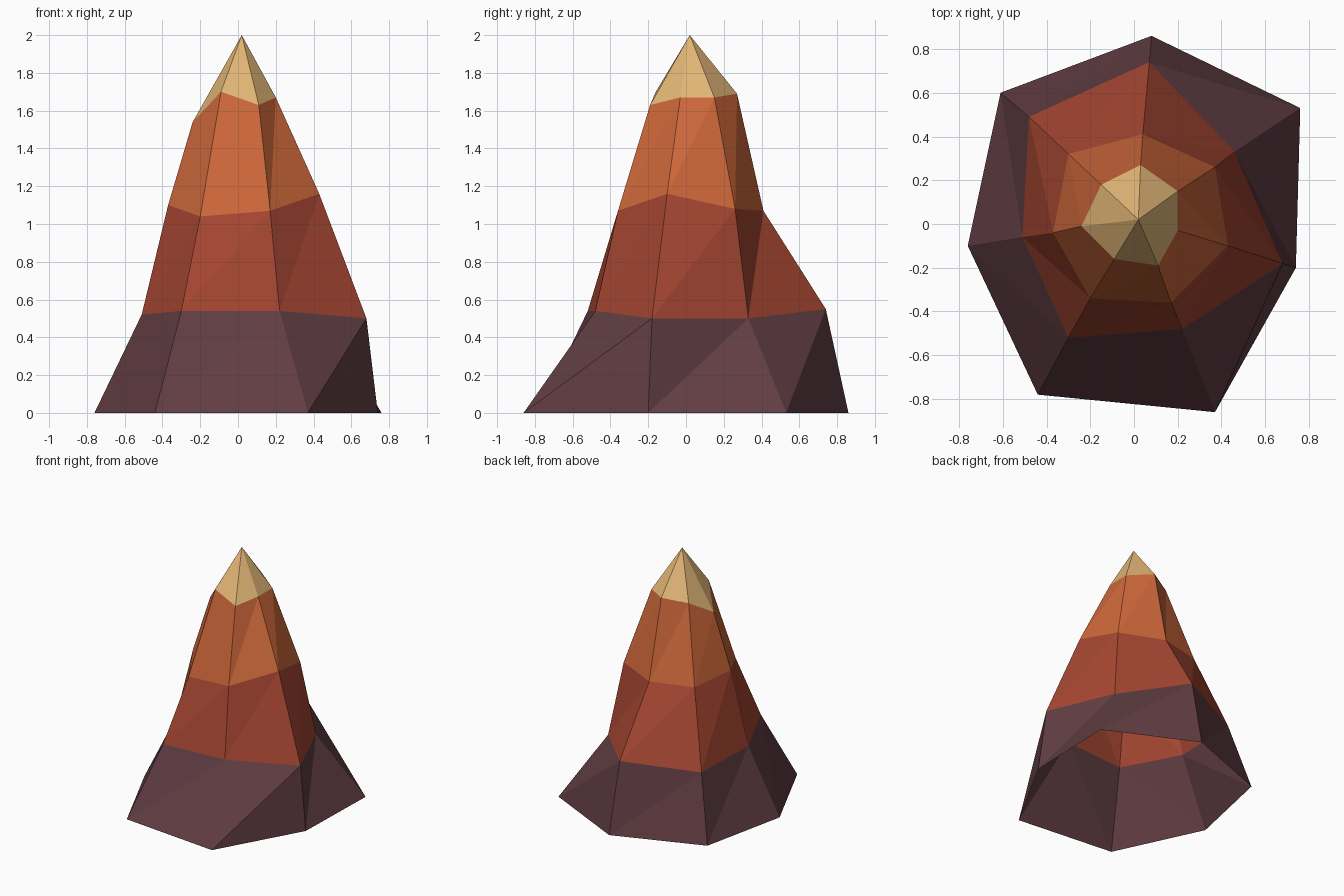
import bpy
import bmesh

cube = bpy.data.objects.get("Cube")
if cube:
    bpy.data.objects.remove(cube, do_unlink=True)


def make_material(name, colour):
    mat = bpy.data.materials.new(name)
    mat.use_nodes = True
    rgba = (*colour, 1.0)
    mat.diffuse_color = rgba
    shader = next(n for n in mat.node_tree.nodes if n.type == "BSDF_PRINCIPLED")
    shader.inputs["Base Color"].default_value = rgba
    shader.inputs["Roughness"].default_value = 0.9
    return mat


# One colour per height band, from the ground up
band_materials = [
    make_material("dark_plum_rock", (0.119, 0.047, 0.056)),
    make_material("brick_red_rock", (0.376, 0.061, 0.031)),
    make_material("orange_rock", (0.61, 0.136, 0.042)),
    make_material("sandy_peak", (0.761, 0.468, 0.181)),
]

# Irregular seven-sided rings, clockwise from the back
foot_ring = [(.08, .86, 0), (.76, .53, 0), (.74, -.2, 0), (.37, -.86, 0),
             (-.44, -.78, 0), (-.76, -.1, 0), (-.61, .6, 0)]
lower_ring = [(.07, .74, .55), (.46, .33, .5), (.68, -.18, .5), (.22, -.48, .54),
              (-.3, -.52, .54), (-.51, -.06, .52), (-.48, .49, .51)]
middle_ring = [(.04, .41, 1.07), (.37, .26, 1.08), (.43, -.1, 1.16), (.17, -.36, 1.07),
               (-.2, -.34, 1.04), (-.37, -.04, 1.1), (-.3, .32, 1.08)]
upper_ring = [(.03, .27, 1.69), (.2, .15, 1.67), (.2, -.03, 1.67), (.11, -.19, 1.63),
              (-.09, -.16, 1.7), (-.24, -.01, 1.54), (-.15, .18, 1.66)]
summit = (.02, .02, 2)

bm = bmesh.new()
rings = [[bm.verts.new(p) for p in ring]
         for ring in (foot_ring, lower_ring, middle_ring, upper_ring)]
tip = bm.verts.new(summit)


def add_face(corners, band):
    face = bm.faces.new(corners)
    face.material_index = band
    face.smooth = False


# Rock bands between neighbouring rings, open underneath
for band, (low, high) in enumerate(zip(rings, rings[1:])):
    for i in range(len(low)):
        add_face((low[i], low[i - 1], high[i - 1]), band)
        add_face((low[i], high[i - 1], high[i]), band)

# Pointed peak
top = rings[-1]
for i in range(len(top)):
    add_face((top[i], top[i - 1], tip), len(rings) - 1)

mesh = bpy.data.meshes.new("mountain_spire")
bm.to_mesh(mesh)
bm.free()
for mat in band_materials:
    mesh.materials.append(mat)
spire = bpy.data.objects.new("mountain_spire", mesh)
bpy.context.scene.collection.objects.link(spire)
